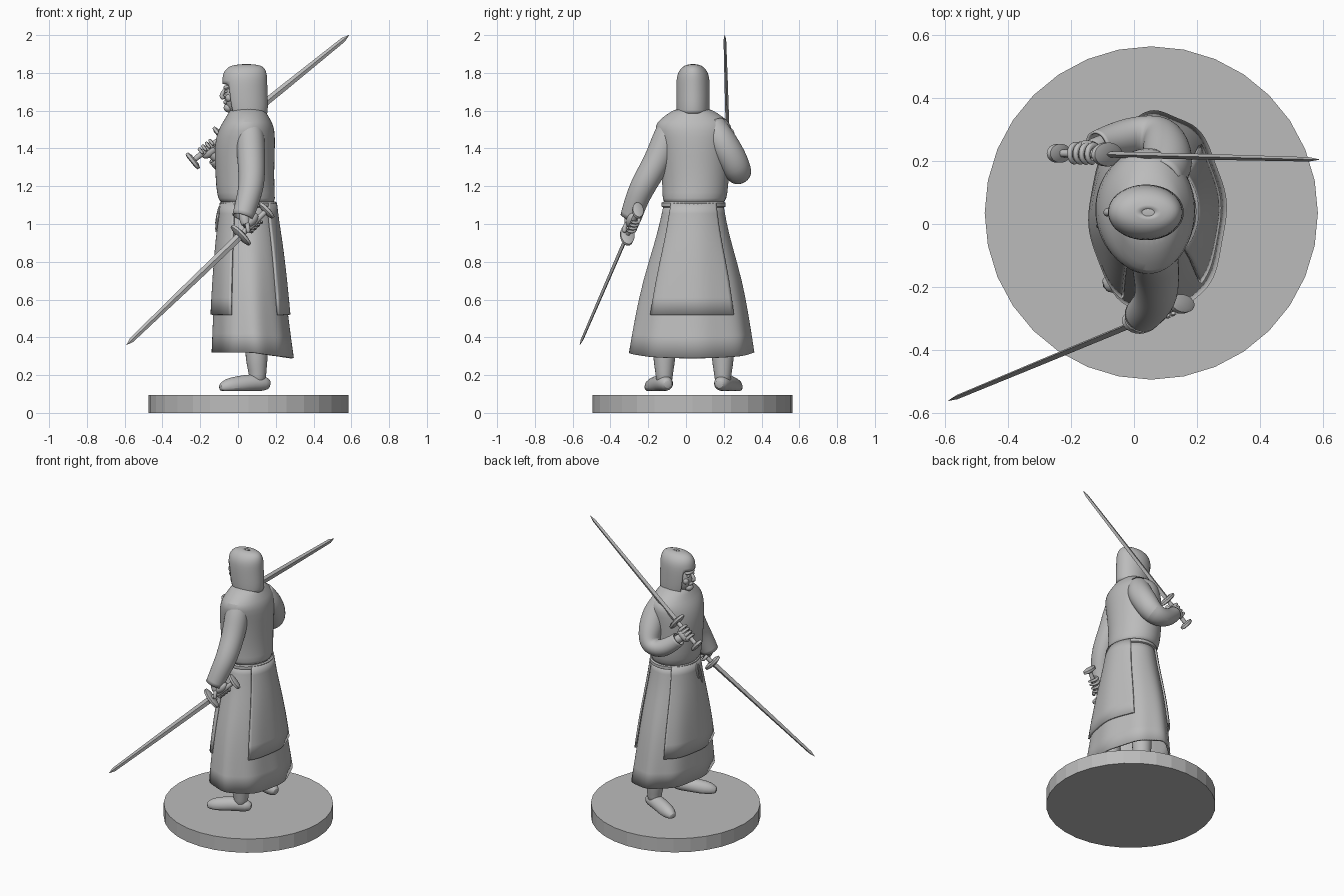
import bpy, bmesh, math
from mathutils import Vector, Matrix

cube = bpy.data.objects.get("Cube")
if cube:
    bpy.data.objects.remove(cube)

grey = bpy.data.materials.new("stone grey")
grey.use_nodes = True
grey.diffuse_color = (0.5, 0.5, 0.5, 1)
grey.node_tree.nodes["Principled BSDF"].inputs["Base Color"].default_value = (0.5, 0.5, 0.5, 1)


def finish(name, bm, subdivide=0, thickness=0, smooth=True, matrix=None):
    bmesh.ops.recalc_face_normals(bm, faces=bm.faces)
    mesh = bpy.data.meshes.new(name)
    bm.to_mesh(mesh)
    bm.free()
    mesh.materials.append(grey)
    if smooth:
        mesh.shade_smooth()
        mesh.set_sharp_from_angle(angle=math.radians(40))
    obj = bpy.data.objects.new(name, mesh)
    bpy.context.collection.objects.link(obj)
    if matrix:
        obj.matrix_world = matrix
    if subdivide:
        mod = obj.modifiers.new("Subdivide", 'SUBSURF')
        mod.levels = mod.render_levels = subdivide
        mod.boundary_smooth = 'PRESERVE_CORNERS'
    if thickness:
        mod = obj.modifiers.new("Thickness", 'SOLIDIFY')
        mod.thickness = thickness
    return obj


def bridge(bm, rings, caps, keep=None):
    n = len(rings[0])
    for k in range(len(rings) - 1):
        for i in range(n):
            if keep is None or keep(k, i):
                j = (i + 1) % n
                bm.faces.new((rings[k][i], rings[k][j], rings[k + 1][j], rings[k + 1][i]))
    if caps:
        bm.faces.new(rings[0])
        bm.faces.new(rings[-1])


def loft(name, stations, n=32, caps=False, ripple=0, hem=0, keep=None, **kw):
    """Stack of ellipses; each station is z, centre x, centre y, radius x, radius y."""
    bm = bmesh.new()
    rings = []
    for z, cx, cy, rx, ry in stations:
        ring = []
        for i in range(n):
            a = math.tau * i / n
            r = 1 + ripple * (1.1 - z) * math.sin(8 * a + 0.6)
            drop = hem * max(0, math.cos(a)) if z < 0.4 else 0
            ring.append(bm.verts.new((cx + r * rx * math.cos(a), cy + r * ry * math.sin(a), z - drop)))
        rings.append(ring)
    rule = None
    if keep:
        def rule(k, i):
            return keep(math.tau * (i + 0.5) / n, (stations[k][0] + stations[k + 1][0]) / 2)
    bridge(bm, rings, caps, rule)
    for v in [v for v in bm.verts if not v.link_faces]:
        bm.verts.remove(v)
    return finish(name, bm, **kw)


def tube(name, path, n=12, caps=True, floor=None, subdivide=1, **kw):
    """Round limb along a path of x, y, z, radius."""
    bm = bmesh.new()
    pts = [Vector(p[:3]) for p in path]
    rings = []
    side = None
    for k, p in enumerate(pts):
        t = (pts[min(k + 1, len(pts) - 1)] - pts[max(k - 1, 0)]).normalized()
        if side is None:
            side = t.orthogonal()
        side = (side - t * side.dot(t)).normalized()
        up = t.cross(side)
        ring = []
        for i in range(n):
            a = math.tau * i / n
            v = p + path[k][3] * (side * math.cos(a) + up * math.sin(a))
            if floor is not None:
                v.z = max(v.z, floor)
            ring.append(bm.verts.new(v))
        rings.append(ring)
    bridge(bm, rings, caps)
    return finish(name, bm, subdivide=subdivide, **kw)


def ball(name, centre, size, matrix=None):
    bm = bmesh.new()
    bmesh.ops.create_uvsphere(bm, u_segments=20, v_segments=12, radius=1,
                              matrix=Matrix.Translation(centre) @ Matrix.Diagonal((*size, 1)))
    return finish(name, bm, matrix=matrix)


# Base
loft("base", [(0, .055, .035, .53, .53), (.095, .055, .035, .53, .53)], caps=True, smooth=False)

# Robe skirt with the two tabard panels over it
skirt = [(1.11, .055, .04, .138, .157), (1.0, .056, .038, .15, .178), (.9, .058, .037, .165, .203),
         (.7, .062, .035, .184, .262), (.52, .066, .032, .196, .297), (.32, .078, .03, .215, .328)]
loft("robe_skirt", skirt, n=48, ripple=.03, hem=.03, subdivide=1, thickness=.012)
panel = [(z, cx, cy, rx + .014, ry + .014) for z, cx, cy, rx, ry in skirt[:-1]]
loft("back_panel", panel, n=48, ripple=.03, subdivide=1, thickness=.012,
     keep=lambda a, z: math.cos(a) > math.cos(math.pi / 4))
loft("front_panel", panel, n=48, ripple=.03, subdivide=1, thickness=.012,
     keep=lambda a, z: -math.cos(a) > math.cos(math.pi / 3))

# Torso, collar and belt
loft("torso", [(1.1, .055, .04, .138, .158), (1.13, .045, .045, .152, .17), (1.2, .038, .05, .155, .175),
               (1.3, .035, .048, .157, .182), (1.42, .035, .045, .162, .192), (1.5, .045, .04, .15, .205),
               (1.54, .05, .038, .13, .195), (1.58, .05, .037, .105, .14), (1.62, .05, .037, .085, .08)],
     caps=True, subdivide=1)
loft("belt", [(z, .055, .04, .142 + b, .16 + b) for z, b in
              ((1.088, 0), (1.092, .01), (1.112, .01), (1.118, 0))], n=48)
for i, y in enumerate((.0, .035)):
    tube(f"belt_end_{i}", [(-.095, .02, 1.1, .008), (-.108, y, 1.05, .008), (-.118, y - .01, .95 + i * .04, .007)], n=8)

# Head: hood with a face opening, then the face
loft("hood", [(1.585, .05, .037, .105, .085), (1.62, .046, .037, .114, .088), (1.68, .04, .037, .117, .089),
              (1.74, .036, .037, .119, .089), (1.78, .036, .037, .119, .086), (1.81, .038, .037, .111, .075),
              (1.832, .042, .037, .093, .056), (1.843, .044, .037, .064, .036), (1.846, .045, .037, .02, .012)],
     n=40, keep=lambda a, z: abs(a - math.pi) > .75 or z > 1.74, subdivide=1, thickness=.01)
ball("hood_crown", (.045, .037, 1.835), (.05, .03, .01))
ball("face", (0, .037, 1.68), (.072, .062, .105))
ball("brow", (-.055, .037, 1.722), (.022, .045, .014))
ball("chin", (-.05, .037, 1.615), (.026, .03, .024))
ball("mouth", (-.062, .037, 1.645), (.016, .022, .013))
tube("nose", [(-.064, .037, 1.72, .008), (-.084, .037, 1.69, .013), (-.09, .037, 1.672, .014), (-.07, .037, 1.664, .012)])
for y in (.012, .062):
    ball("eye", (-.062, y, 1.702), (.01, .012, .007))
    ball("cheek", (-.045, .037 + (y - .037) * 1.3, 1.668), (.022, .02, .022))

# Sleeves
left_arm = [(.06, -.07, 1.52, .072), (.065, -.105, 1.45, .078), (.07, -.145, 1.34, .075),
            (.075, -.225, 1.21, .07), (.05, -.265, 1.12, .063), (.025, -.292, 1.035, .058)]
right_arm = [(.08, .14, 1.52, .072), (.11, .18, 1.45, .082), (.105, .245, 1.35, .08), (.08, .28, 1.27, .073),
             (0, .285, 1.26, .063), (-.085, .262, 1.32, .052), (-.118, .25, 1.355, .047)]
tube("left_sleeve", left_arm, n=16, caps=False, subdivide=2, thickness=.008)
tube("right_sleeve", right_arm, n=16, caps=False, subdivide=2, thickness=.008)
tube("left_wrist", [(.045, -.27, 1.1, .035), (.03, -.295, 1.04, .03), (.045, -.305, .985, .03)])
tube("right_wrist", [(-.06, .27, 1.3, .032), (-.12, .25, 1.36, .028), (-.155, .235, 1.385, .028)])


# Swords, each with the hand around its grip
def sword(side, pommel, tip, palm_dir):
    pommel, tip = Vector(pommel), Vector(tip)
    d = (tip - pommel).normalized()
    wide = Vector((0, 1, 0)).cross(d).normalized()
    flat = d.cross(wide)
    m = Matrix((wide, flat, d)).transposed().to_4x4()
    m.translation = pommel
    length = (tip - pommel).length

    def part(name, rows, n):
        loft(f"{side}_{name}", [(z, 0, 0, a, b) for z, a, b in rows], n=n, caps=True, matrix=m)

    part("blade", [(.19, .021, .01), (length * .6, .018, .009), (length - .04, .013, .007), (length, .001, .001)], 4)
    part("grip", [(0, .013, .012), (.1, .017, .014), (.2, .014, .012)], 12)
    part("guard", [(.182, .05, .028), (.188, .07, .038), (.202, .07, .038), (.21, .045, .025)], 24)
    part("pommel", [(-.014, .035, .02), (-.009, .052, .03), (.006, .052, .03), (.013, .03, .02)], 24)
    # Palm on one side of the grip, fingers curled round it
    q = m.to_3x3().transposed() @ Vector(palm_dir)
    start = math.atan2(q.y, q.x)
    ball(f"{side}_palm", (.022 * math.cos(start), .022 * math.sin(start), .1), (.03, .028, .05), m)
    for f in range(4):
        z = .065 + f * .024
        tube(f"{side}_finger_{f}", [(.029 * math.cos(start + s * .6), .029 * math.sin(start + s * .6), z, .0125 - s * .0006)
                                    for s in range(8)], n=8, matrix=m)
    tube(f"{side}_thumb", [(.03 * math.cos(start - s * .5), .03 * math.sin(start - s * .5), .12 + s * .011, .013)
                           for s in range(5)], n=8, matrix=m)


sword("left", (.15, -.255, 1.07), (-.59, -.562, .36), (-.3, -.1, 1))
sword("right", (-.238, .225, 1.335), (.588, .205, 2.0), (.6, .8, -.6))

# Legs and splayed feet, mirrored about the middle of the body
for name, s in (("left", -1), ("right", 1)):
    y = .04 + s * .155
    tube(f"{name}_leg", [(.1, y - s * .01, .6, .075), (.098, y, .32, .064), (.1, y, .25, .056),
                         (.105, y, .2, .046), (.1, y, .15, .045)])
    tube(f"{name}_foot", [(.172, y - s * .02, .15, .02), (.145, y - s * .012, .155, .042), (.08, y + s * .008, .16, .05),
                          (.0, y + s * .04, .145, .052), (-.06, y + s * .068, .138, .046), (-.1, y + s * .085, .13, .02)],
         floor=.115)
